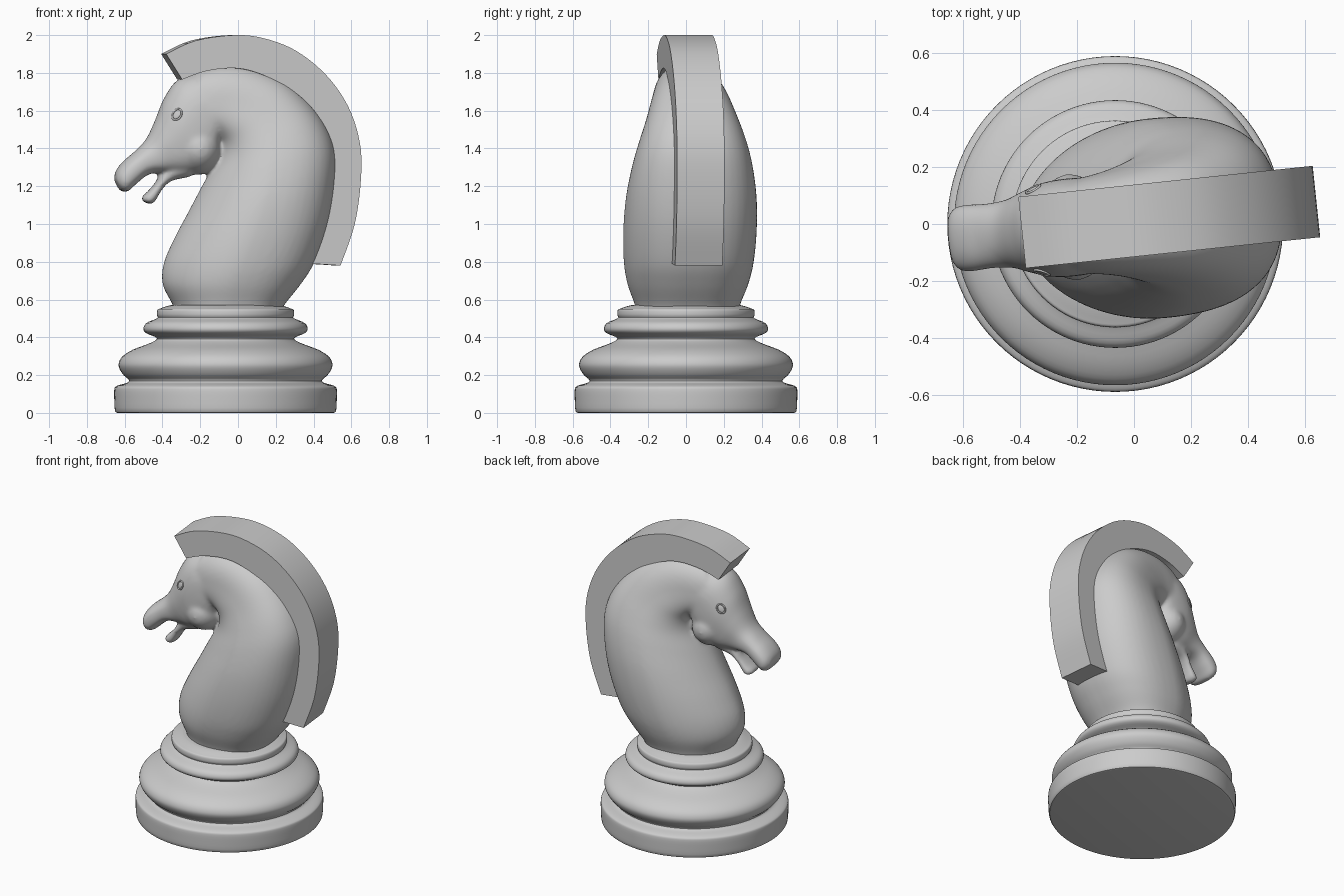
import bpy, bmesh, math
from mathutils import Vector, Matrix

if "Cube" in bpy.data.objects:
    bpy.data.objects.remove(bpy.data.objects["Cube"])

# The horse is turned slightly about a vertical axis, relative to the grid
PIVOT = Matrix.Translation((-0.11, 0, 0))
TURN = PIVOT @ Matrix.Rotation(math.radians(6), 4, 'Z') @ PIVOT.inverted()


def spline(rows, steps):
    """Catmull-Rom interpolation through rows of numbers."""
    rows = [Vector(r) for r in rows]
    out = []
    for i in range(len(rows) - 1):
        a, b, c = rows[max(i - 1, 0)], rows[i], rows[i + 1]
        d = rows[min(i + 2, len(rows) - 1)]
        for k in range(steps):
            t = k / steps
            out.append(0.5 * (2 * b + (c - a) * t + (2 * a - 5 * b + 4 * c - d) * t ** 2
                              + (3 * b - a - 3 * c + d) * t ** 3))
    return out + [rows[-1]]


def skin(bm, rings):
    """Bridge closed rings of points and cap both ends."""
    rings = [[bm.verts.new(p) for p in r] for r in rings]
    n = len(rings[0])
    for r, s in zip(rings, rings[1:]):
        for i in range(n):
            bm.faces.new((r[i], r[(i + 1) % n], s[(i + 1) % n], s[i]))
    bm.faces.new(rings[0][::-1])
    bm.faces.new(rings[-1])


def loft(bm, sections, back, n=48):
    """Sections: (x1, z1, x2, z2, half width, squareness at end 1); back: squareness at end 2."""
    def ring(s):
        pts = []
        for i in range(n):
            a = 2 * math.pi * (i + 0.5) / n
            c, v = math.cos(a), math.sin(a)
            power = s[5] if c < 0 else back
            c = math.copysign(abs(c) ** (2 / power), c)
            v = math.copysign(abs(v) ** (2 / power), v)
            pts.append(((s[0] + s[2]) / 2 + c * (s[2] - s[0]) / 2, v * s[4],
                        (s[1] + s[3]) / 2 + c * (s[3] - s[1]) / 2))
        return pts
    skin(bm, [ring(s) for s in spline(sections, 5)])


def finish(bm, name, matrix=Matrix(), angle=40):
    bmesh.ops.recalc_face_normals(bm, faces=bm.faces)
    me = bpy.data.meshes.new(name)
    bm.to_mesh(me)
    bm.free()
    ob = bpy.data.objects.new(name, me)
    bpy.context.collection.objects.link(ob)
    ob.matrix_world = matrix
    bpy.ops.object.select_all(action='DESELECT')
    ob.select_set(True)
    bpy.context.view_layer.objects.active = ob
    bpy.ops.object.shade_smooth_by_angle(angle=math.radians(angle))
    return ob


# Turned base: (radius, height)
profile = [(0.57, 0), (0.585, 0.01), (0.589, 0.07), (0.589, 0.125), (0.58, 0.14), (0.555, 0.15),
           (0.52, 0.16), (0.512, 0.175), (0.54, 0.2), (0.562, 0.235), (0.565, 0.265),
           (0.545, 0.3), (0.49, 0.335), (0.41, 0.365), (0.367, 0.387), (0.372, 0.402),
           (0.42, 0.422), (0.435, 0.445), (0.42, 0.475), (0.375, 0.495), (0.358, 0.505),
           (0.363, 0.517), (0.361, 0.545), (0.345, 0.553), (0.31, 0.565), (0.29, 0.57)]
bm = bmesh.new()
skin(bm, [[(r * math.cos(2 * math.pi * i / 96), r * math.sin(2 * math.pi * i / 96), z)
           for i in range(96)] for r, z in spline(profile, 3)])
finish(bm, "turned_base", Matrix.Translation((-0.066, 0, 0)))

# Neck, head, jaw and cheeks are blended into one skin
bm = bmesh.new()
loft(bm, [(-0.33, 0.53, 0.22, 0.53, 0.27, 2), (-0.35, 0.58, 0.25, 0.58, 0.28, 1.9),
          (-0.40, 0.68, 0.33, 0.68, 0.318, 1.8), (-0.395, 0.79, 0.405, 0.80, 0.342, 1.75),
          (-0.34, 0.92, 0.475, 1.0, 0.352, 1.75), (-0.26, 1.07, 0.51, 1.2, 0.345, 1.75),
          (-0.18, 1.22, 0.515, 1.38, 0.318, 1.8), (-0.11, 1.34, 0.468, 1.52, 0.282, 2),
          (-0.10, 1.42, 0.375, 1.65, 0.243, 2.3), (-0.13, 1.47, 0.245, 1.762, 0.21, 2.8),
          (-0.18, 1.48, 0.08, 1.828, 0.185, 3), (-0.25, 1.46, -0.07, 1.843, 0.168, 3),
          (-0.31, 1.44, -0.20, 1.82, 0.15, 3)], 2.5)
loft(bm, [(-0.15, 1.815, -0.11, 1.42, 0.165, 2.2), (-0.31, 1.77, -0.11, 1.36, 0.172, 2.2),
          (-0.39, 1.67, -0.18, 1.29, 0.168, 2.2), (-0.44, 1.55, -0.27, 1.265, 0.148, 2.2),
          (-0.488, 1.45, -0.37, 1.27, 0.122, 2.2), (-0.548, 1.385, -0.47, 1.265, 0.114, 2.3),
          (-0.607, 1.335, -0.545, 1.21, 0.118, 2.3), (-0.647, 1.285, -0.59, 1.17, 0.112, 2.3),
          (-0.658, 1.24, -0.625, 1.175, 0.085, 2.3)], 2.6)
loft(bm, [(-0.34, 1.34, -0.25, 1.25, 0.10, 2.3), (-0.41, 1.27, -0.35, 1.23, 0.085, 2.3),
          (-0.435, 1.225, -0.395, 1.195, 0.078, 2.3), (-0.477, 1.175, -0.425, 1.15, 0.075, 2.3),
          (-0.51, 1.145, -0.445, 1.115, 0.072, 2.3), (-0.512, 1.125, -0.47, 1.103, 0.055, 2.3)], 2.3)
bmesh.ops.create_uvsphere(bm, u_segments=40, v_segments=24, radius=1,
                          matrix=Matrix.Translation((-0.215, 0, 1.40))
                          @ Matrix.Diagonal((0.13, 0.188, 0.14, 1)))
horse = finish(bm, "horse_neck_and_head", TURN)
mod = horse.modifiers.new("blend", 'REMESH')
mod.mode = 'VOXEL'
mod.voxel_size = 0.011
mod.use_smooth_shade = True
mod = horse.modifiers.new("soften", 'SMOOTH')
mod.factor = 0.5
mod.iterations = 14

# Mane: a square-cut arched band, (outer x, z, inner x, z)
band = [(-0.395, 1.90, -0.31, 1.765), (-0.24, 1.97, -0.18, 1.81), (-0.03, 2.0, -0.03, 1.825),
        (0.13, 1.982, 0.10, 1.797), (0.30, 1.915, 0.25, 1.725), (0.46, 1.785, 0.372, 1.625),
        (0.575, 1.62, 0.455, 1.50), (0.636, 1.43, 0.492, 1.36), (0.642, 1.24, 0.492, 1.2),
        (0.609, 1.0, 0.455, 0.98), (0.533, 0.78, 0.38, 0.79)]
bm = bmesh.new()
skin(bm, [[(b[0], -0.126, b[1]), (b[0], 0.126, b[1]), (b[2], 0.126, b[3]), (b[2], -0.126, b[3])]
          for b in spline(band, 5)])
finish(bm, "mane", TURN)

# Eyes: an almond rim around a small ball, seated on the skin on both sides
bpy.context.view_layer.update()
skin_eval = horse.evaluated_get(bpy.context.evaluated_depsgraph_get())
for side, label in ((-1, "left"), (1, "right")):
    hit, loc, normal, _ = skin_eval.ray_cast(Vector((-0.34, side, 1.58)), Vector((0, -side, 0)))
    if not hit:
        loc, normal = Vector((-0.34, side * 0.15, 1.58)), Vector((0, side, 0))
    z = normal.normalized()
    x = Vector((0.6, 0, 0.8))
    x = (x - z * x.dot(z)).normalized()
    y = z.cross(x)
    seat = Matrix((x, y, z)).transposed().to_4x4()
    seat.translation = loc
    bm = bmesh.new()
    rows = []
    for i in range(32):
        a = 2 * math.pi * i / 32
        rows.append([bm.verts.new((math.cos(a) * (0.031 + 0.005 * math.cos(b)),
                                   math.sin(a) * (0.024 + 0.005 * math.cos(b)),
                                   0.005 * math.sin(b)))
                     for b in (2 * math.pi * k / 10 for k in range(10))])
    for i in range(32):
        r, s = rows[i], rows[(i + 1) % 32]
        for k in range(10):
            bm.faces.new((r[k], s[k], s[(k + 1) % 10], r[(k + 1) % 10]))
    bmesh.ops.create_uvsphere(bm, u_segments=24, v_segments=12, radius=1,
                              matrix=Matrix.Diagonal((0.026, 0.019, 0.005, 1)))
    finish(bm, label + "_eye", TURN @ seat, 60)
